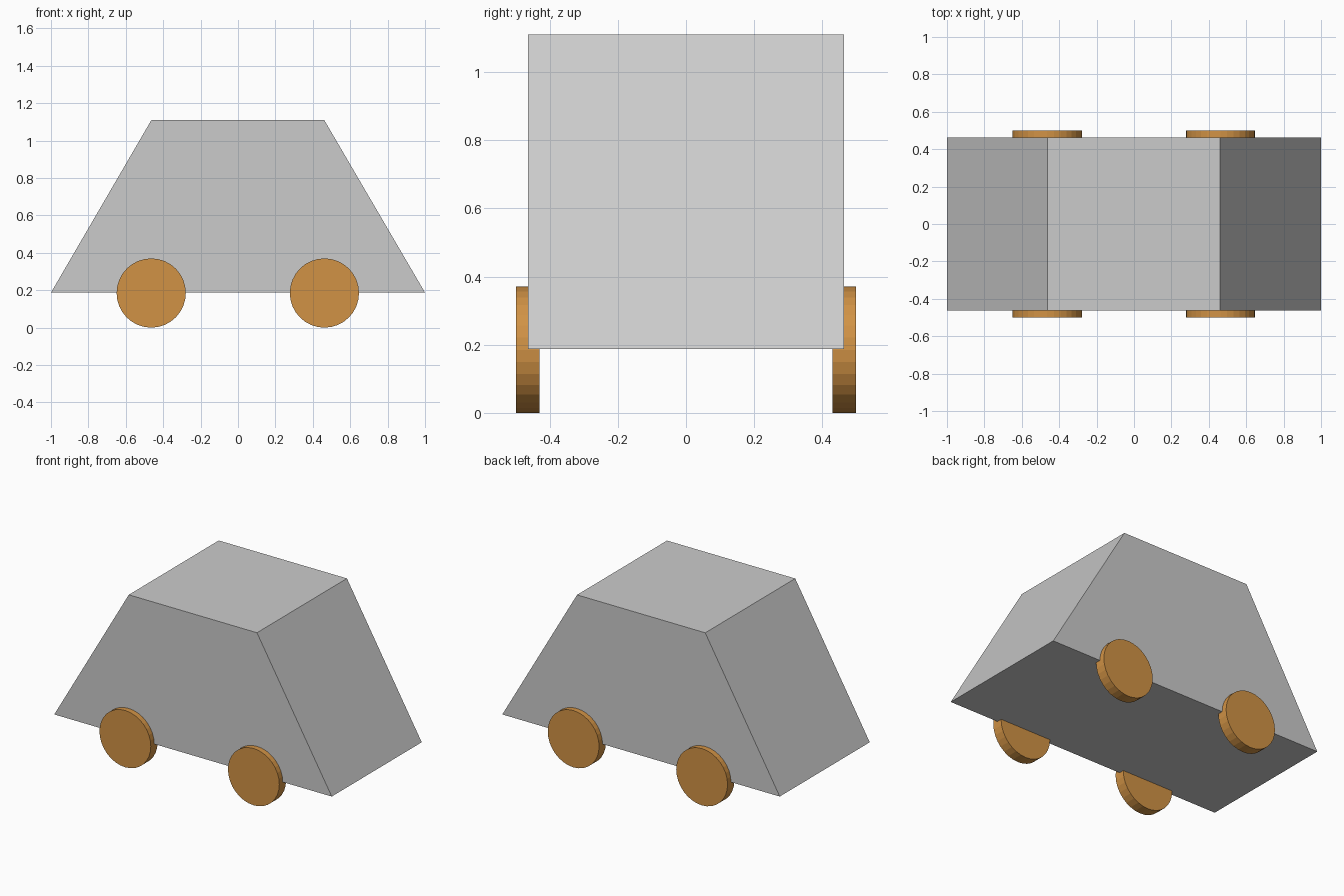
import bpy, bmesh
from math import pi
from mathutils import Matrix

if "Cube" in bpy.data.objects:
    bpy.data.objects.remove(bpy.data.objects["Cube"])

HALF_WIDTH = 0.463
RADIUS = 0.185


def add_object(name, bm):
    bmesh.ops.recalc_face_normals(bm, faces=bm.faces)
    mesh = bpy.data.meshes.new(name)
    bm.to_mesh(mesh)
    bm.free()
    obj = bpy.data.objects.new(name, mesh)
    bpy.context.collection.objects.link(obj)
    return obj


# Body: side profile extruded across the width
bm = bmesh.new()
profile = [(-1, 0.187), (1, 0.187), (0.461, 1.11), (-0.463, 1.11)]
side = bm.faces.new([bm.verts.new((x, -HALF_WIDTH, z)) for x, z in profile])
result = bmesh.ops.extrude_face_region(bm, geom=[side])
moved = [v for v in result["geom"] if isinstance(v, bmesh.types.BMVert)]
bmesh.ops.translate(bm, verts=moved, vec=(0, 2 * HALF_WIDTH, 0))
# Keep both end caps
if len(bm.faces) < 6:
    bmesh.ops.holes_fill(bm, edges=bm.edges, sides=4)
add_object("car_body", bm)

# Wheels: four thin discs partly sunk into the body
brown = bpy.data.materials.new("wheel_brown")
brown.diffuse_color = (0.64, 0.29, 0.06, 1)
brown.use_nodes = True
brown.node_tree.nodes["Principled BSDF"].inputs["Base Color"].default_value = brown.diffuse_color
for x, end in ((-0.464, "left"), (0.462, "right")):
    for y, face in ((-0.464, "front"), (0.464, "back")):
        bm = bmesh.new()
        bmesh.ops.create_cone(
            bm, cap_ends=True, segments=32, radius1=RADIUS, radius2=RADIUS, depth=0.07,
            matrix=Matrix.Translation((x, y, RADIUS)) @ Matrix.Rotation(pi / 2, 4, "X"))
        wheel = add_object(f"{face}_{end}_wheel", bm)
        wheel.data.materials.append(brown)
